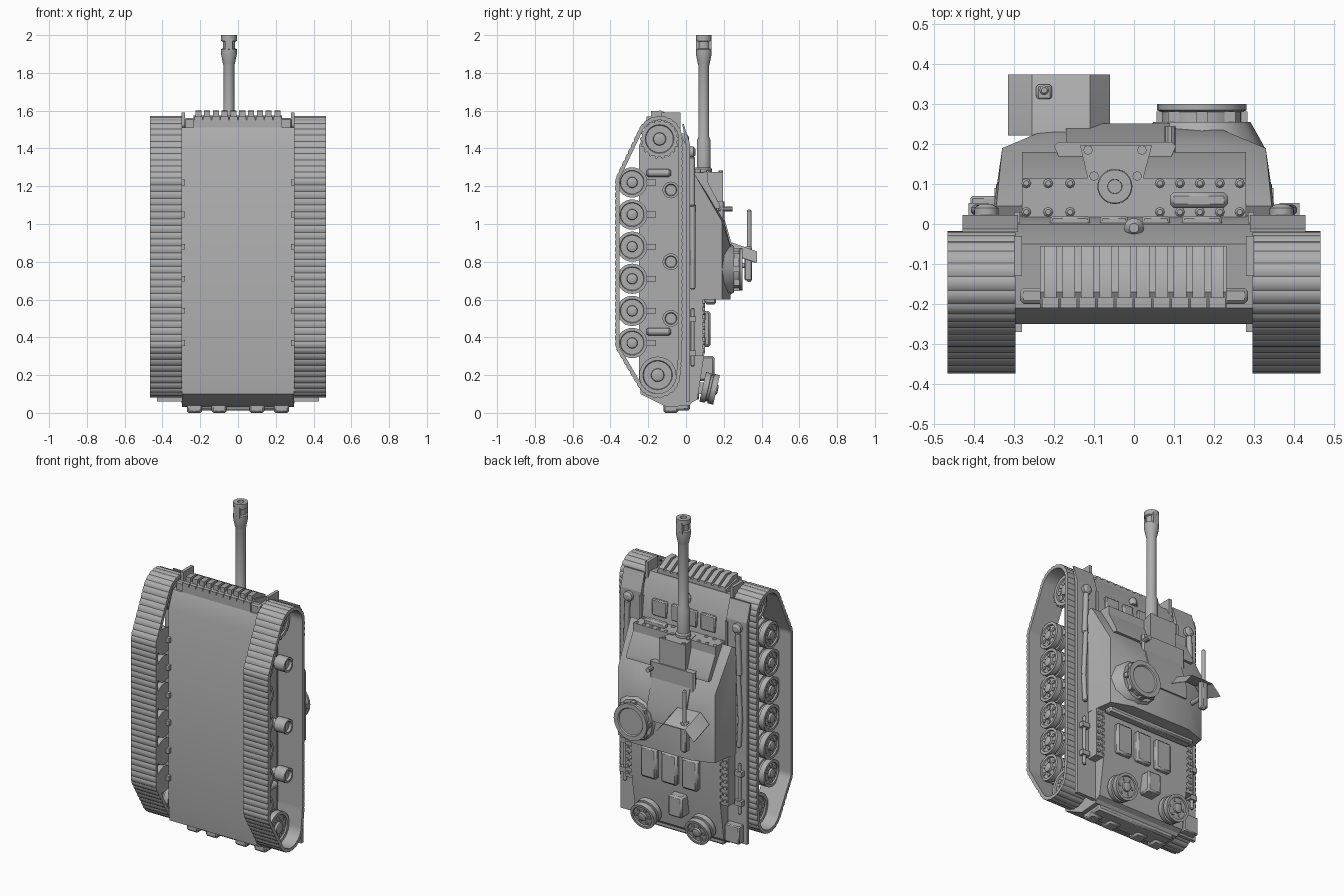
import bpy, bmesh, math
from mathutils import Vector
from mathutils.geometry import convex_hull_2d

if "Cube" in bpy.data.objects:
    bpy.data.objects.remove(bpy.data.objects["Cube"])

grey = bpy.data.materials.new("hull grey")
grey.use_nodes = True
grey.diffuse_color = (0.42, 0.42, 0.42, 1)
grey.node_tree.nodes["Principled BSDF"].inputs["Base Color"].default_value = (0.42, 0.42, 0.42, 1)


def finish(name, bm, mirror=False, bevel=0):
    bmesh.ops.recalc_face_normals(bm, faces=bm.faces)
    me = bpy.data.meshes.new(name)
    bm.to_mesh(me)
    bm.free()
    me.materials.append(grey)
    me.polygons.foreach_set("use_smooth", [True] * len(me.polygons))
    me.set_sharp_from_angle(angle=math.radians(32))
    ob = bpy.data.objects.new(name, me)
    bpy.context.collection.objects.link(ob)
    if bevel:
        mod = ob.modifiers.new("bevel", "BEVEL")
        mod.width = bevel
        mod.segments = 1
    if mirror:
        ob.modifiers.new("mirror", "MIRROR")
    return ob


def add_hull(bm, pts):
    vs = [bm.verts.new(p) for p in pts]
    bmesh.ops.convex_hull(bm, input=vs)


def add_box(bm, x, y, z):
    add_hull(bm, [(a, b, c) for a in x for b in y for c in z])


def hull(name, pts, **kw):
    bm = bmesh.new()
    add_hull(bm, pts)
    bmesh.ops.dissolve_limit(bm, angle_limit=0.01, verts=bm.verts, edges=bm.edges)
    return finish(name, bm, **kw)


def box(name, x, y, z, **kw):
    return hull(name, [(a, b, c) for a in x for b in y for c in z], **kw)


def add_lathe(bm, centre, axis, profile, seg=24):
    # profile: (radius, height along axis); ends are capped
    q = Vector((0, 0, 1)).rotation_difference(Vector(axis))
    rings = []
    for r, h in profile:
        rings.append([bm.verts.new(Vector(centre) + q @ Vector(
            (r * math.cos(i * math.tau / seg), r * math.sin(i * math.tau / seg), h))) for i in range(seg)])
    for a, b in zip(rings, rings[1:]):
        for i in range(seg):
            j = (i + 1) % seg
            bm.faces.new((a[i], a[j], b[j], b[i]))
    bm.faces.new(rings[0])
    bm.faces.new(rings[-1])


def lathe(name, centre, axis, profile, seg=24, **kw):
    bm = bmesh.new()
    add_lathe(bm, centre, axis, profile, seg)
    return finish(name, bm, **kw)


def tube(name, pts, r, **kw):
    bm = bmesh.new()
    for a, b in zip(pts, pts[1:]):
        d = Vector(b) - Vector(a)
        add_lathe(bm, a, d.normalized(), [(r * .6, -r * .5), (r, 0), (r, d.length), (r * .6, d.length + r * .5)], 12)
    return finish(name, bm, **kw)


X, Y, Z = (1, 0, 0), (0, 1, 0), (0, 0, 1)
road_z = [0.37 + 0.17 * i for i in range(6)]
rollers = [0.50, 0.80, 1.18]
SPROCKET, IDLER = (-0.14, 1.45), (-0.15, 0.2)

# Track belt: hull around the wheels, resampled into grooved links
circles = [(*SPROCKET, 0.122), (*IDLER, 0.12), (-0.08, 0.3, 0.06), (-0.08, 1.3, 0.06)]
circles += [(-0.285, z, 0.09) for z in road_z]
cloud = [(y + r * math.cos(t * math.tau / 48), z + r * math.sin(t * math.tau / 48))
         for y, z, r in circles for t in range(48)]
loop = [Vector(cloud[i]) for i in convex_hull_2d(cloud)]
pairs = list(zip(loop, loop[1:] + loop[:1]))
total = sum((b - a).length for a, b in pairs)
count = 4 * 92
path, want, run = [], 0, 0
for a, b in pairs:
    length = (b - a).length
    while want < run + length and len(path) < count:
        path.append((a.lerp(b, (want - run) / length), (b - a).normalized()))
        want += total / count
    run += length
side = 1 if sum(a.cross(b) for a, b in pairs) > 0 else -1
bm = bmesh.new()
rows = []
for i, (p, t) in enumerate(path):
    inward = Vector((-t.y, t.x)) * side
    o = p + inward * (0.004 if i % 4 == 0 else 0)
    n = p + inward * 0.022
    rows.append([bm.verts.new(v) for v in
                 ((0.297, *o), (0.467, *o), (0.467, *n), (0.297, *n))])
for a, b in zip(rows, rows[1:] + rows[:1]):
    for k in range(4):
        bm.faces.new((a[k], a[(k + 1) % 4], b[(k + 1) % 4], b[k]))
finish("track_belt", bm, mirror=True)


# Wheels with dished faces and a ring of bolts
def wheel(name, c, axis, r, depth, nbolt, bolt_r):
    bm = bmesh.new()
    h = depth / 2
    add_lathe(bm, c, axis, [(r * .8, -h), (r, -h), (r, -h * .2), (r * .88, -h * .15), (r * .88, h * .15),
                            (r, h * .2), (r, h), (r * .8, h), (r * .76, h * .8), (r * .36, h * .8),
                            (r * .33, h * 1.1), (r * .2, h * 1.2)], 28)
    q = Vector(Z).rotation_difference(Vector(axis))
    for i in range(nbolt):
        a = i * math.tau / nbolt
        p = Vector(c) + q @ Vector((math.cos(a) * r * .56, math.sin(a) * r * .56, h * .7))
        add_lathe(bm, p, axis, [(bolt_r, 0), (bolt_r, h * .25)], 8)
    return finish(name, bm, mirror=axis == X)


for i, z in enumerate(road_z):
    wheel(f"road_wheel_{i}", (0.343, -0.285, z), X, 0.08, 0.085, 6, 0.011)
    box(f"wheel_arm_{i}", (0.28, 0.34), (-0.27, -0.16), (z - 0.015, z + 0.015), mirror=True)
for i, z in enumerate(rollers):
    lathe(f"return_roller_{i}", (0.29, -0.08, z), X,
          [(0.025, 0), (0.025, 0.04), (0.044, 0.04), (0.044, 0.11), (0.032, 0.11), (0.028, 0.095)], mirror=True)
wheel("idler_wheel", (0.345, *IDLER), X, 0.098, 0.08, 8, 0.013)
wheel("drive_sprocket", (0.345, *SPROCKET), X, 0.095, 0.08, 8, 0.015)
bm = bmesh.new()
for i in range(18):
    a = i * math.tau / 18
    c = Vector((0.36, SPROCKET[0] + .096 * math.cos(a), SPROCKET[1] + .096 * math.sin(a)))
    add_lathe(bm, c, X, [(0.01, 0), (0.01, 0.02)], 6)
finish("sprocket_teeth", bm, mirror=True)
for z in (0.43, 1.27):
    tube("shock_absorber", [(0.315, -0.2, z), (0.315, -0.09, z)], 0.02, mirror=True)

# Lower hull
section = [(-.25, .2), (-.25, 1.41), (-.21, 1.51), (-.05, 1.53), (0, 1.42), (.02, 1.25),
           (.05, .6), (.05, .08), (.02, .04), (-.1, .03), (-.24, .1)]
hull("lower_hull", [(x, y, z) for x in (-.297, .297) for y, z in section])
box("rear_plate", (-.27, .27), (-.1, .02), (.012, .06), bevel=.01)
for x in (-.23, -.1, .1, .23):
    box("rear_bracket", (x - .04, x + .04), (-.12, -.04), (.0, .07), bevel=.01)
box("fender", (.29, .43), (0, .022), (.06, 1.42), mirror=True)
box("fender_side_rail", (.285, .30), (-.05, .03), (.1, 1.4), mirror=True)
box("front_side_flange", (.28, .30), (-.13, -.03), (1.4, 1.59), mirror=True)
hull("fender_front", [(x, y, z) for x in (.29, .43) for y, z in
                      ((.0, 1.42), (.022, 1.42), (-.012, 1.53), (-.02, 1.53))], mirror=True)

# Front hull: spare track links, holder and hatches
box("link_holder", (-.285, .285), (-.2, -.16), (1.5, 1.56), bevel=.008)
hull("spare_link_back", [(x, y, z) for x in (-.235, .232) for y, z in
                         ((-.21, 1.5), (-.21, 1.55), (-.17, 1.575), (-.055, 1.55), (-.055, 1.5))])
bm = bmesh.new()
for i in range(10):
    x = -.21 + i * .0465
    add_hull(bm, [(x + d, y, z) for d in (-.016, .016) for y, z in
                  ((-.185, 1.52), (-.185, 1.598), (-.13, 1.6), (-.055, 1.56), (-.055, 1.52))])
    add_box(bm, (x - .021, x + .021), (-.21, -.185), (1.52, 1.568))
finish("spare_links", bm)
for x, w in ((-.16, .05), (-.05, .035), (.055, .035), (.17, .05)):
    box("glacis_hatch", (x - w, x + w), (-.01, .02), (1.3, 1.4), bevel=.006)
lathe("travel_lamp", (0, -.01, 1.43), Z, [(.025, 0), (.025, .03), (.012, .05)], 12)

# Superstructure
hull("superstructure", [(s * x, y, z) for s in (-1, 1) for x, y, z in
     ((.355, .02, .6), (.355, .02, 1.25), (.345, .045, 1.265), (.33, .19, 1.015), (.33, .19, .6),
      (.2, .245, .85), (.2, .235, .6), (.2, .2, 1.02))])
box("front_armour", (-.28, .28), (.015, .115), (1.2, 1.272))
hull("front_step", [(x, y, z) for x in (-.28, .28) for y, z in
                    ((.02, 1.1), (.18, 1.08), (.18, 1.1), (.1, 1.25), (.02, 1.25))])
bm = bmesh.new()
for x in (-.27, -.215, -.16, .065, .115, .165, .215, .265):
    for y in (.03, .102):
        add_lathe(bm, (x, y, 1.268), Z, [(.012, 0), (.012, .006), (.007, .011)], 8)
finish("armour_bolts", bm)
box("driver_visor", (.09, .235), (.04, .08), (1.26, 1.3), bevel=.01)

# Gun mantlet and barrel
gx, gy = -.048, .094
hull("mantlet_frame", [(x, y, z) for z in (.96, 1.12) for x, y in
     ((-.2, .195), (-.19, .205), (.095, .205), (.105, .195), (.035, .035), (-.13, .035))])
hull("roof_front_plate", [(x, y, z) for x in (-.17, .09) for y, z in
                          ((.2, 1.04), (.252, .86), (.252, .78), (.2, .78))])
hull("mantlet", [(x, y, z) for z in (1.0, 1.275) for x, y in
     ((-.135, .197), (.045, .197), (.005, .045), (-.1, .045))])
bm = bmesh.new()
for x, y in ((-.115, .185), (.02, .185), (-.1, .12), (.008, .12)):
    add_lathe(bm, (x, y, 1.27), Z, [(.012, 0), (.012, .012)], 8)
finish("mantlet_bolts", bm)
lathe("gun_barrel", (gx, gy, 1.2), Z,
      [(.044, 0), (.044, .09), (.037, .1), (.037, .24), (.029, .26), (.029, .64), (.032, .65), (.042, .7),
       (.042, .725), (.032, .73), (.032, .765), (.042, .77), (.042, .8), (.018, .8), (.016, .74)])
box("brake_web", (gx - .02, gx + .02), (gy - .041, gy + .041), (1.915, 1.98))

# Commander's cupola
lathe("cupola_base", (.17, .19, .76), Y, [(.158, 0), (.15, .015), (.122, .065)], 12)
lathe("cupola", (.17, .24, .76), Y, [(.1, 0), (.1, .04), (.112, .045), (.112, .06), (.085, .06), (.08, .052)])
bm = bmesh.new()
for i in range(8):
    a = i * math.tau / 8
    c = Vector((.17 + .1 * math.cos(a), .262, .76 + .1 * math.sin(a)))
    add_box(bm, (c.x - .014, c.x + .014), (c.y - .01, c.y + .02), (c.z - .014, c.z + .014))
finish("cupola_periscopes", bm)
lathe("roof_periscope", (.09, .2, 1.08), Y, [(.014, -.03), (.014, .045)], 10)

# Roof machine gun with folded shield
def shield_plate(name, x0, drop0, x1, drop1):
    hull(name, [(x, y + d, z - drop) for d in (0, .012) for x, drop in ((x0, drop0), (x1, drop1))
                for y, z in ((.222, .905), (.363, .855))])


shield_plate("gun_shield", -.255, 0, -.11, 0)
shield_plate("gun_shield_right_wing", -.315, .06, -.255, 0)
shield_plate("gun_shield_left_wing", -.11, 0, -.06, .06)
tube("machine_gun", [(-.225, .335, .7), (-.225, .335, 1.07)], .012)
box("machine_gun_body", (-.245, -.205), (.31, .35), (.7, .88), bevel=.006)
tube("machine_gun_post", [(-.225, .2, .78), (-.225, .33, .78)], .014)

# Engine deck
hull("engine_deck", [(x, y, z) for x in (-.3, .3) for y, z in
                     ((.02, .61), (.1, .61), (.1, .33), (.06, .07), (.02, .05))])
for x in (.17, .03, -.11):
    box("deck_panel", (x - .055, x + .055), (.09, .13), (.35, .54), bevel=.012)
box("deck_rear_ledge", (-.3, .3), (.1, .16), (.575, .61), bevel=.01)
box("side_grille", (.29, .35), (.02, .09), (.3, .6), mirror=True)
bm = bmesh.new()
for i in range(7):
    for x in (.305, .335):
        add_lathe(bm, (x, .088, .33 + i * .04), Y, [(.011, 0), (.011, .012)], 8)
finish("grille_bolts", bm, mirror=True)
box("deck_box", (-.075, .02), (.06, .15), (.17, .3), bevel=.01)
tilt = Vector((0, .97, -.22)).normalized()
for s in (-1, 1):
    wheel(f"spare_wheel_{s}", (s * .185, .125, .13), tilt, .08, .075, 6, .009)
    box("spare_wheel_mount", (s * .185 - .03, s * .185 + .03), (.03, .11), (.1, .16))
box("rear_stowage_box", (-.41, -.31), (.02, .07), (.07, .18), bevel=.006)

# Fender fittings
lathe("fender_lamp", (.37, .02, 1.38), Y, [(.03, 0), (.03, .02), (.015, .03)], 14, mirror=True)
tube("tow_bar", [(.375, .032, 1.35), (.385, .032, 1.1)], .016, mirror=True)
tube("tow_cable", [(.38, .035, 1.1), (.395, .035, .82), (.385, .035, .66)], .014, mirror=True)
tube("tool_handle", [(.39, .035, .25), (.39, .035, .55)], .01, mirror=True)
for z in (.3, .48):
    box("tool_clamp", (.365, .415), (.02, .052), (z, z + .03), mirror=True)
